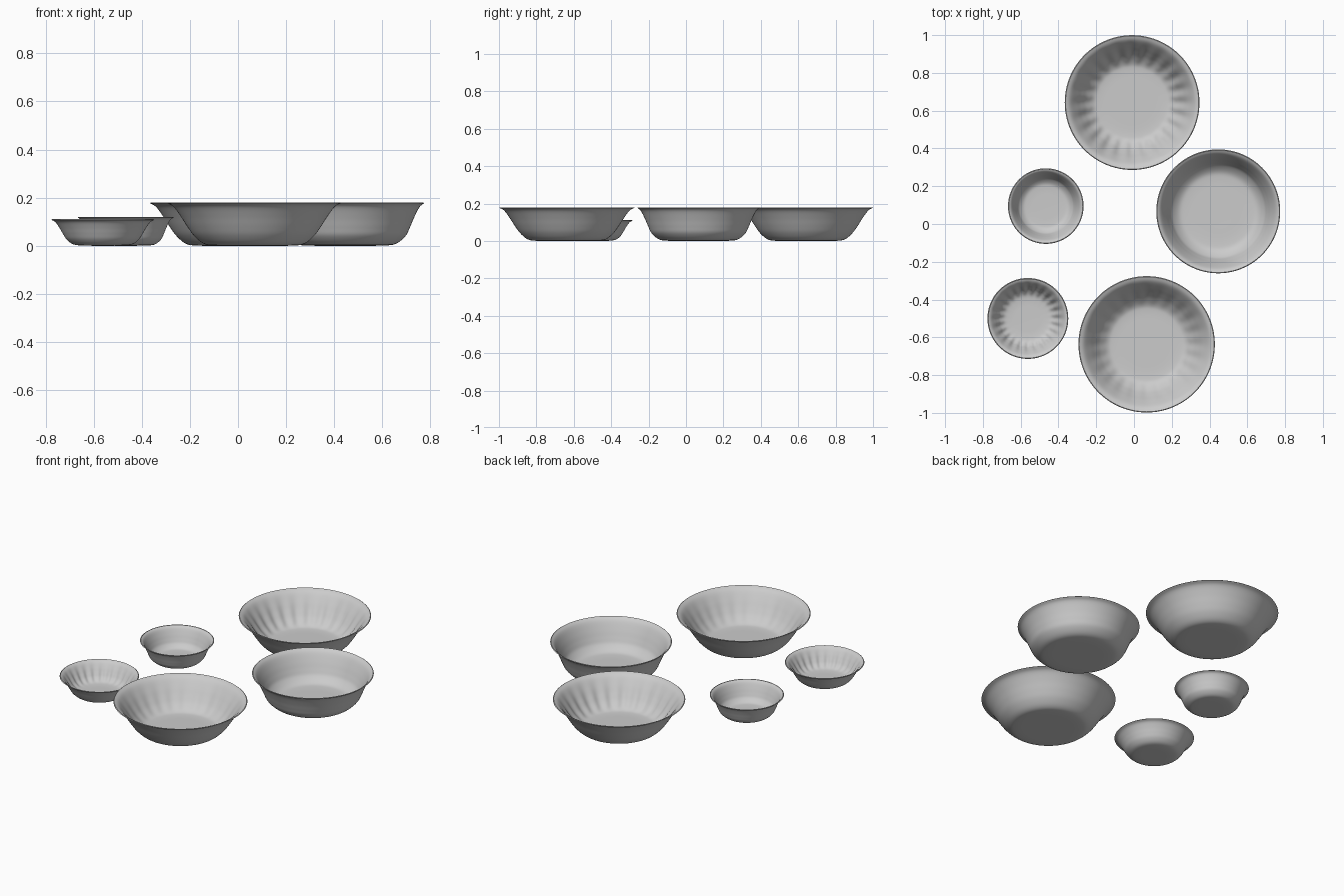
import bpy, bmesh, math
from mathutils import Vector

if "Cube" in bpy.data.objects:
    bpy.data.objects.remove(bpy.data.objects["Cube"])

SEG = 192      # steps around each bowl
FLUTES = 24    # ribs pressed into the inner wall
STEPS = 5      # curve samples between profile points


def smooth_curve(pts):
    """Catmull-Rom curve through (radius, height) points."""
    p = [Vector(q) for q in pts]
    p = [2 * p[0] - p[1]] + p + [2 * p[-1] - p[-2]]
    out = []
    for i in range(1, len(p) - 2):
        a, b, c, d = p[i - 1:i + 3]
        for k in range(STEPS):
            t = k / STEPS
            out.append(0.5 * (2 * b + (c - a) * t + (2 * a - 5 * b + 4 * c - d) * t * t
                              + (3 * b - a - 3 * c + d) * t ** 3))
    return out + [p[-2]]


def bowl(name, x, y, profile, thick, flute):
    outer = smooth_curve(profile)
    n = len(outer)
    top = outer[-1].y
    # inner skin: outer skin offset along its normal, thinner at the rim
    inner = []
    for i, q in enumerate(outer):
        t = (outer[min(i + 1, n - 1)] - outer[max(i - 1, 0)]).normalized()
        f = q.y / top
        w = thick * (1 - 0.65 * f)
        inner.append(q + Vector((-t.y, t.x)) * w)
    inner[-1] = Vector((outer[-1].x - 0.004, top + 0.003))
    rings = [(q, 0) for q in outer]
    for q in reversed(inner):
        f = min(max((q.y - thick) / (top - thick), 0), 1)
        rings.append((q, flute * min(1, f * 7) * min(1, (1 - f) * 1.8)))

    bm = bmesh.new()
    loops = []
    for q, amp in rings:
        loop = []
        for s in range(SEG):
            a = 2 * math.pi * s / SEG
            r = q.x + amp * math.cos(FLUTES * a)
            loop.append(bm.verts.new((r * math.cos(a), r * math.sin(a), q.y)))
        loops.append(loop)
    for a, b in zip(loops, loops[1:]):
        for s in range(SEG):
            t = (s + 1) % SEG
            bm.faces.new((a[s], a[t], b[t], b[s]))
    # underside and floor
    bm.faces.new(list(reversed(loops[0])))
    bm.faces.new(loops[-1])
    bmesh.ops.recalc_face_normals(bm, faces=bm.faces[:])
    me = bpy.data.meshes.new(name)
    bm.to_mesh(me)
    bm.free()
    ob = bpy.data.objects.new(name, me)
    ob.location = (x, y, 0)
    bpy.context.collection.objects.link(ob)
    bpy.ops.object.select_all(action='DESELECT')
    ob.select_set(True)
    bpy.context.view_layer.objects.active = ob
    bpy.ops.object.shade_smooth_by_angle(angle=math.radians(50))


# outer profiles from base centre to rim
wide = [(0.08, 0), (0.17, 0.001), (0.212, 0.01), (0.25, 0.042), (0.278, 0.08),
        (0.305, 0.122), (0.335, 0.162), (0.361, 0.177)]
round_side = [(0.08, 0), (0.165, 0.001), (0.212, 0.009), (0.25, 0.04), (0.268, 0.075),
              (0.285, 0.115), (0.308, 0.16), (0.328, 0.177)]
small_wide = [(0.04, 0), (0.09, 0.001), (0.125, 0.007), (0.15, 0.026), (0.166, 0.05),
              (0.18, 0.074), (0.197, 0.098), (0.214, 0.108)]
small_round = [(0.04, 0), (0.09, 0.001), (0.122, 0.006), (0.147, 0.026), (0.159, 0.05),
               (0.17, 0.077), (0.185, 0.107), (0.2, 0.117)]

bowl("large_fluted_bowl_back", -0.01, 0.643, [(r * 0.988, z) for r, z in wide], 0.012, 0.004)
bowl("large_fluted_bowl_front", 0.067, -0.637, wide, 0.012, 0.0018)
bowl("large_plain_bowl", 0.446, 0.067, round_side, 0.012, 0)
bowl("small_fluted_bowl", -0.562, -0.5, small_wide, 0.008, 0.003)
bowl("small_plain_bowl", -0.467, 0.095, small_round, 0.008, 0)
